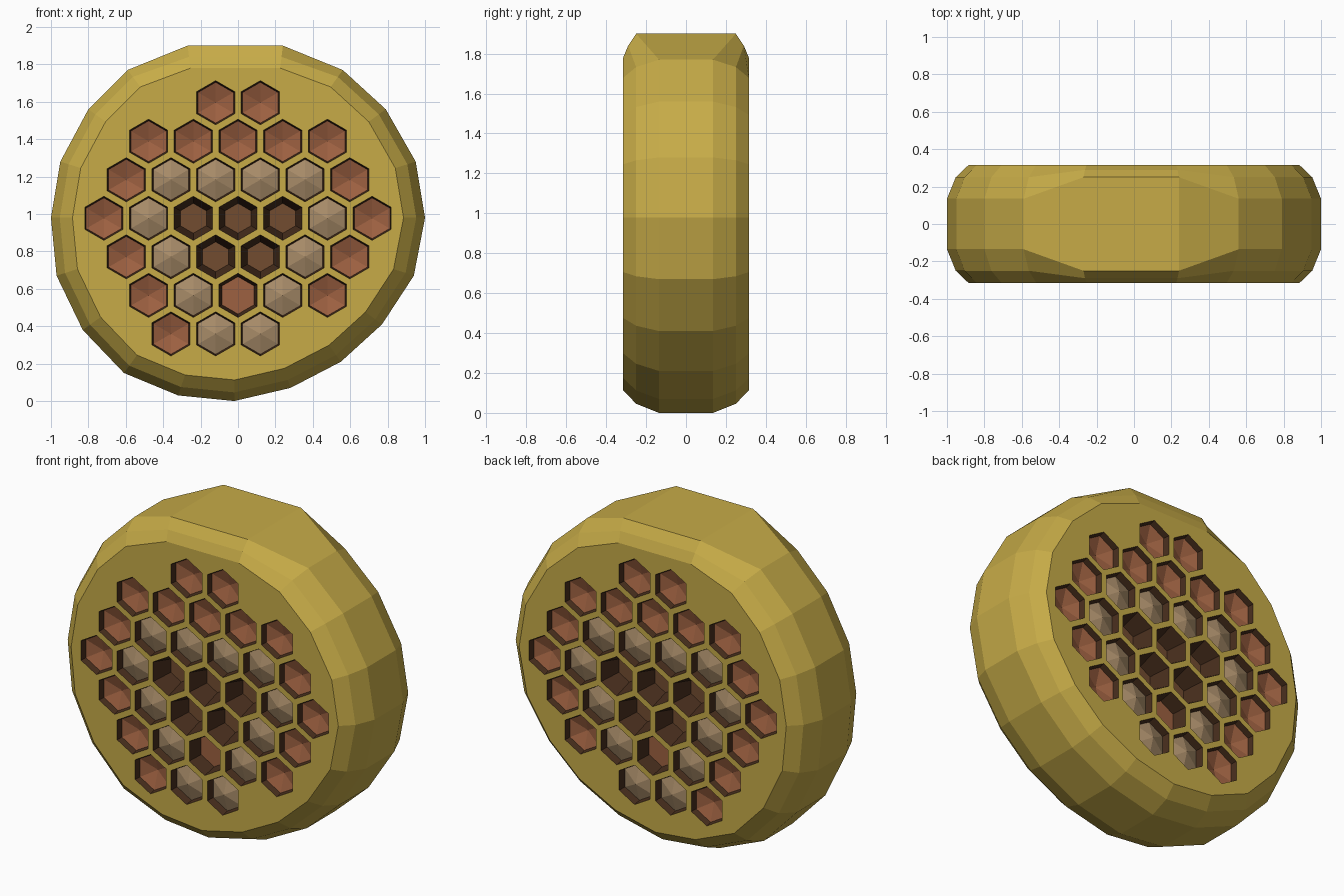
import bpy
import bmesh
import math
from mathutils import Vector

default_cube = bpy.data.objects.get("Cube")
if default_cube:
    bpy.data.objects.remove(default_cube, do_unlink=True)


def make_material(name, color):
    mat = bpy.data.materials.new(name)
    mat.use_nodes = True
    mat.diffuse_color = (*color, 1)
    mat.node_tree.nodes["Principled BSDF"].inputs["Base Color"].default_value = (*color, 1)
    return mat


wax = make_material("golden wax", (0.57, 0.41, 0.064))
wall_brown = make_material("dark brown walls", (0.064, 0.027, 0.012))
floor_brown = make_material("brown floor", (0.17, 0.073, 0.03))
terracotta = make_material("terracotta", (0.34, 0.12, 0.053))
tan = make_material("tan cap", (0.39, 0.26, 0.14))

CENTER_Z = 0.98
FACE_Y = 0.315
HEX_R = 0.118
STEP_X, STEP_Z = 0.239, 0.206

# Rim outline, clockwise from the flat top edge
outline = [
    (-0.27, 1.9), (0.24, 1.9), (0.56, 1.77), (0.79, 1.56), (0.95, 1.28),
    (1.0, 0.98), (0.94, 0.67), (0.77, 0.41), (0.55, 0.21), (0.28, 0.07),
    (-0.02, 0.0), (-0.32, 0.03), (-0.61, 0.15), (-0.83, 0.38), (-0.97, 0.67),
    (-1.0, 0.98), (-0.95, 1.28), (-0.8, 1.56), (-0.59, 1.77),
]

# Honeycomb rows from top to bottom: r shallow pit, t domed cap,
# d deep hole, f deep cell with flat floor; second entry is the left cell's x in steps
rows = [("rr", -0.5), ("rrrrr", -2), ("rttttr", -2.5), ("rtdddtr", -3),
        ("rtddtr", -2.5), ("rtftr", -2), ("rtt", -1.5)]

# Kind: floor radius, recess depth, apex offset (positive is outward), material, part name
kinds = {
    "r": (0.109, 0.035, -0.035, terracotta, "shallow_cells"),
    "t": (0.109, 0.045, 0.035, tan, "capped_cells"),
    "d": (0.08, 0.12, 0, floor_brown, "deep_cells"),
    "f": (0.1, 0.09, 0, terracotta, "flat_floor_cell"),
}

cells = []
for r, (row, start) in enumerate(rows):
    for c, kind in enumerate(row):
        cells.append(((start + c) * STEP_X, 1.595 - r * STEP_Z, kind))


def hex_ring(bm, x, z, radius, y):
    angles = [math.radians(30 + 60 * i) for i in range(6)]
    return [bm.verts.new((x + radius * math.cos(a), y, z + radius * math.sin(a)))
            for a in angles]


def loop_edges(bm, ring):
    return [bm.edges.new((v, ring[i - 1])) for i, v in enumerate(ring)]


def bridge(bm, a, b, material=0):
    for i in range(len(a)):
        face = bm.faces.new((a[i - 1], a[i], b[i], b[i - 1]))
        face.material_index = material


def face_toward(face, direction):
    face.normal_update()
    if face.normal.dot(direction) < 0:
        face.normal_flip()


def finish(bm, name, materials):
    mesh = bpy.data.meshes.new(name)
    bm.to_mesh(mesh)
    bm.free()
    for mat in materials:
        mesh.materials.append(mat)
    obj = bpy.data.objects.new(name, mesh)
    bpy.context.collection.objects.link(obj)
    return obj


def rim_ring(bm, level, side):
    """Level 0 is the outer rim, 1 the middle bevel, 2 the edge of the flat face."""
    ring = []
    for i, (x, z) in enumerate(outline):
        is_top = i < 2
        scale = (1, 0.953, 0.885)[level]
        y = ((0.25, 0.29, FACE_Y) if is_top else (0.135, 0.25, FACE_Y))[level]
        if is_top:
            point = (x * (1 - 0.03 * level), side * y, z - 0.06 * level)
        else:
            point = (x * scale, side * y, CENTER_Z + (z - CENTER_Z) * scale)
        ring.append(bm.verts.new(point))
    return ring


# Body: bevelled rim, flat faces pierced by cells, tapered cell walls
bm = bmesh.new()
rings = [rim_ring(bm, level, side)
         for side, level in ((-1, 2), (-1, 1), (-1, 0), (1, 0), (1, 1), (1, 2))]
for a, b in zip(rings, rings[1:]):
    bridge(bm, a, b)
bmesh.ops.recalc_face_normals(bm, faces=bm.faces[:])

for side, rim in ((-1, rings[0]), (1, rings[-1])):
    outward = Vector((0, side, 0))
    edges = [bm.edges.get((v, rim[i - 1])) for i, v in enumerate(rim)]
    mouths = []
    for x, z, kind in cells:
        mouth = hex_ring(bm, x, z, HEX_R, side * FACE_Y)
        edges += loop_edges(bm, mouth)
        mouths.append(mouth)
    filled = bmesh.ops.triangle_fill(bm, edges=edges, use_beauty=True, normal=outward)
    for face in filled["geom"]:
        if isinstance(face, bmesh.types.BMFace):
            face_toward(face, outward)
    for (x, z, kind), mouth in zip(cells, mouths):
        radius, depth = kinds[kind][:2]
        base = hex_ring(bm, x, z, radius, side * (FACE_Y - depth))
        center = Vector((x, 0, z))
        for i in range(6):
            wall = bm.faces.new((mouth[i - 1], mouth[i], base[i], base[i - 1]))
            wall.material_index = 1
            middle = wall.calc_center_median()
            face_toward(wall, Vector((center.x - middle.x, 0, center.z - middle.z)))
finish(bm, "honeycomb_body", (wax, wall_brown))

# Cell floors: six-sided pits, caps and flat bottoms on both faces
for kind, (radius, depth, rise, material, name) in kinds.items():
    bm = bmesh.new()
    for x, z, cell_kind in cells:
        if cell_kind != kind:
            continue
        for side in (-1, 1):
            outward = Vector((0, side, 0))
            y = FACE_Y - depth
            ring = hex_ring(bm, x, z, radius, side * y)
            apex = bm.verts.new((x, side * (y + rise), z))
            for i in range(6):
                face_toward(bm.faces.new((ring[i - 1], ring[i], apex)), outward)
    finish(bm, name, (material,))
